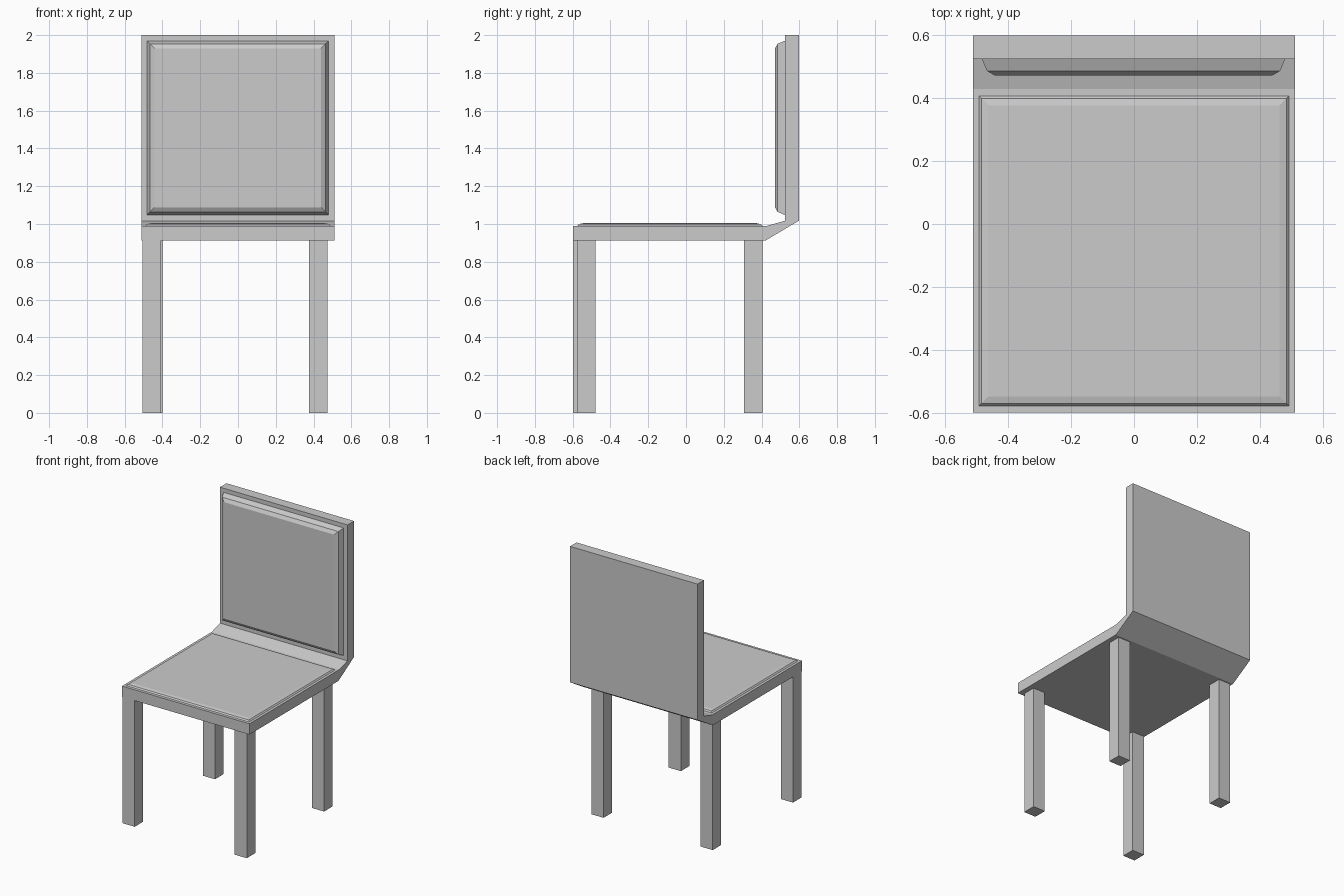
import bpy
from mathutils import Matrix

if "Cube" in bpy.data.objects:
    bpy.data.objects.remove(bpy.data.objects["Cube"])


def make(name, verts, faces):
    mesh = bpy.data.meshes.new(name)
    mesh.from_pydata(verts, [], faces)
    mesh.update()
    obj = bpy.data.objects.new(name, mesh)
    bpy.context.collection.objects.link(obj)
    return obj


def loft(name, rings):
    """Skin a stack of equal-sized rings and cap both ends."""
    n = len(rings[0])
    verts = [v for ring in rings for v in ring]
    faces = [tuple(reversed(range(n))), tuple(range(len(verts) - n, len(verts)))]
    for r in range(len(rings) - 1):
        for i in range(n):
            j = (i + 1) % n
            faces.append((r * n + i, r * n + j, (r + 1) * n + j, (r + 1) * n + i))
    return make(name, verts, faces)


def rect(x0, x1, y0, y1, z, inset=0.0):
    x0, x1, y0, y1 = x0 + inset, x1 - inset, y0 + inset, y1 - inset
    return [(x0, y0, z), (x1, y0, z), (x1, y1, z), (x0, y1, z)]


def cushion(name, x0, x1, y0, y1, steps):
    """Bevelled pad; steps are (height, inset) pairs."""
    return loft(name, [rect(x0, x1, y0, y1, z, i) for z, i in steps])


# Seat and backrest shell: one bent side profile extruded across x
profile = [(-0.597, 0.912), (0.42, 0.912), (0.597, 1.017), (0.597, 2.0),
           (0.523, 2.0), (0.523, 1.017), (0.428, 0.99), (-0.597, 0.99)]
loft("seat_and_back_frame", [[(x, y, z) for y, z in profile] for x in (-0.51, 0.51)])

# Thin seat pad
cushion("seat_cushion", -0.491, 0.491, -0.576, 0.406,
        [(0.985, 0), (0.99, 0), (0.999, 0.008), (1.004, 0.03)])

# Thicker back pad, modelled flat and then turned to face -y
back = cushion("back_cushion", -0.482, 0.479, 1.048, 1.97,
               [(-0.01, 0), (0.0, 0), (0.038, 0.016), (0.052, 0.04)])
back.data.transform(Matrix.Translation((0, 0.523, 0))
                    @ Matrix.Rotation(1.5707963, 4, 'X'))

# Four square legs, slightly unevenly placed
legs = {"front_left_leg": (-0.505, -0.597), "front_right_leg": (0.376, -0.575),
        "back_left_leg": (-0.497, 0.308), "back_right_leg": (0.376, 0.308)}
for name, (x, y) in legs.items():
    loft(name, [rect(x, x + 0.097, y, y + 0.097, z) for z in (0.0, 0.92)])
